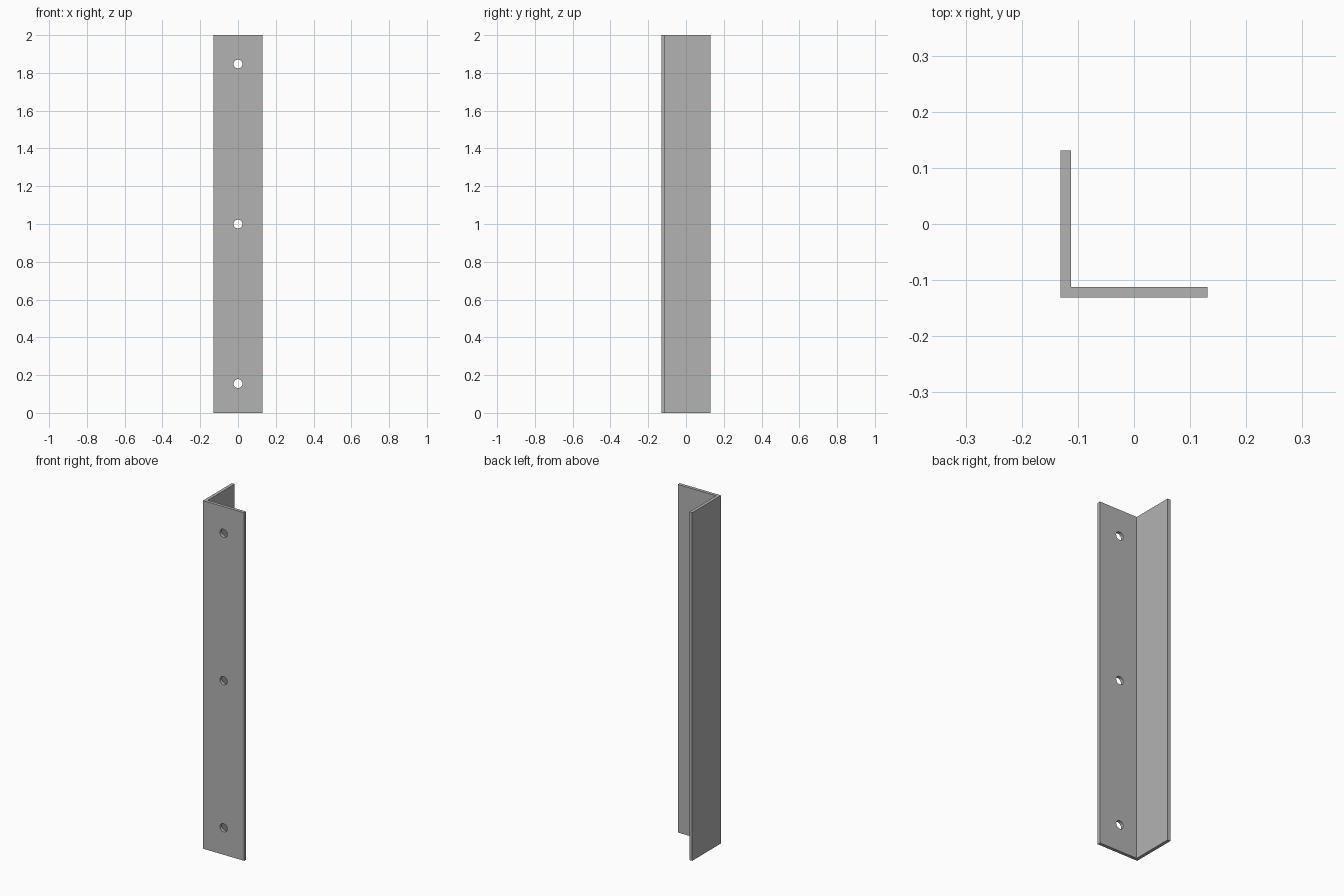
import bpy
import bmesh
from math import radians

HALF = 0.131
THICK = 0.0185
HEIGHT = 2.0
HOLE_RADIUS = 0.0235
HOLE_HEIGHTS = (0.155, 1.0, 1.847)

default = bpy.data.objects.get("Cube")
if default:
    bpy.data.objects.remove(default, do_unlink=True)

# Plain grey metal
grey = bpy.data.materials.new("grey_metal")
grey.use_nodes = True
colour = (0.45, 0.45, 0.45, 1)
grey.diffuse_color = colour
grey.node_tree.nodes["Principled BSDF"].inputs["Base Color"].default_value = colour

# L-shaped section extruded upwards
inner = THICK - HALF
profile = [(-HALF, -HALF), (HALF, -HALF), (HALF, inner),
           (inner, inner), (inner, HALF), (-HALF, HALF)]
bm = bmesh.new()
base = bm.faces.new([bm.verts.new((x, y, 0)) for x, y in profile])
top = bmesh.ops.extrude_face_region(bm, geom=[base])["geom"]
bmesh.ops.translate(bm, vec=(0, 0, HEIGHT),
                    verts=[g for g in top if isinstance(g, bmesh.types.BMVert)])
bmesh.ops.recalc_face_normals(bm, faces=bm.faces)
mesh = bpy.data.meshes.new("angle_bracket")
bm.to_mesh(mesh)
bm.free()
mesh.materials.append(grey)
bracket = bpy.data.objects.new("angle_bracket", mesh)
bpy.context.collection.objects.link(bracket)

# Screw holes drilled through the front flange
for z in HOLE_HEIGHTS:
    bpy.ops.mesh.primitive_cylinder_add(
        vertices=32, radius=HOLE_RADIUS, depth=THICK * 4,
        location=(0, -HALF + THICK / 2, z), rotation=(radians(90), 0, 0))
    cutter = bpy.context.object
    cutter.name = "hole_cutter"
    cutter.hide_render = True
    cutter.data.materials.append(grey)
    drill = bracket.modifiers.new("screw_hole", "BOOLEAN")
    drill.operation = "DIFFERENCE"
    drill.solver = "EXACT"
    drill.object = cutter
    bpy.context.view_layer.objects.active = bracket
    bpy.ops.object.modifier_apply(modifier=drill.name)
    bpy.data.objects.remove(cutter, do_unlink=True)

# Smooth hole walls, crisp edges elsewhere
bpy.ops.object.select_all(action="DESELECT")
bracket.select_set(True)
bpy.context.view_layer.objects.active = bracket
bpy.ops.object.shade_smooth_by_angle(angle=radians(30))
